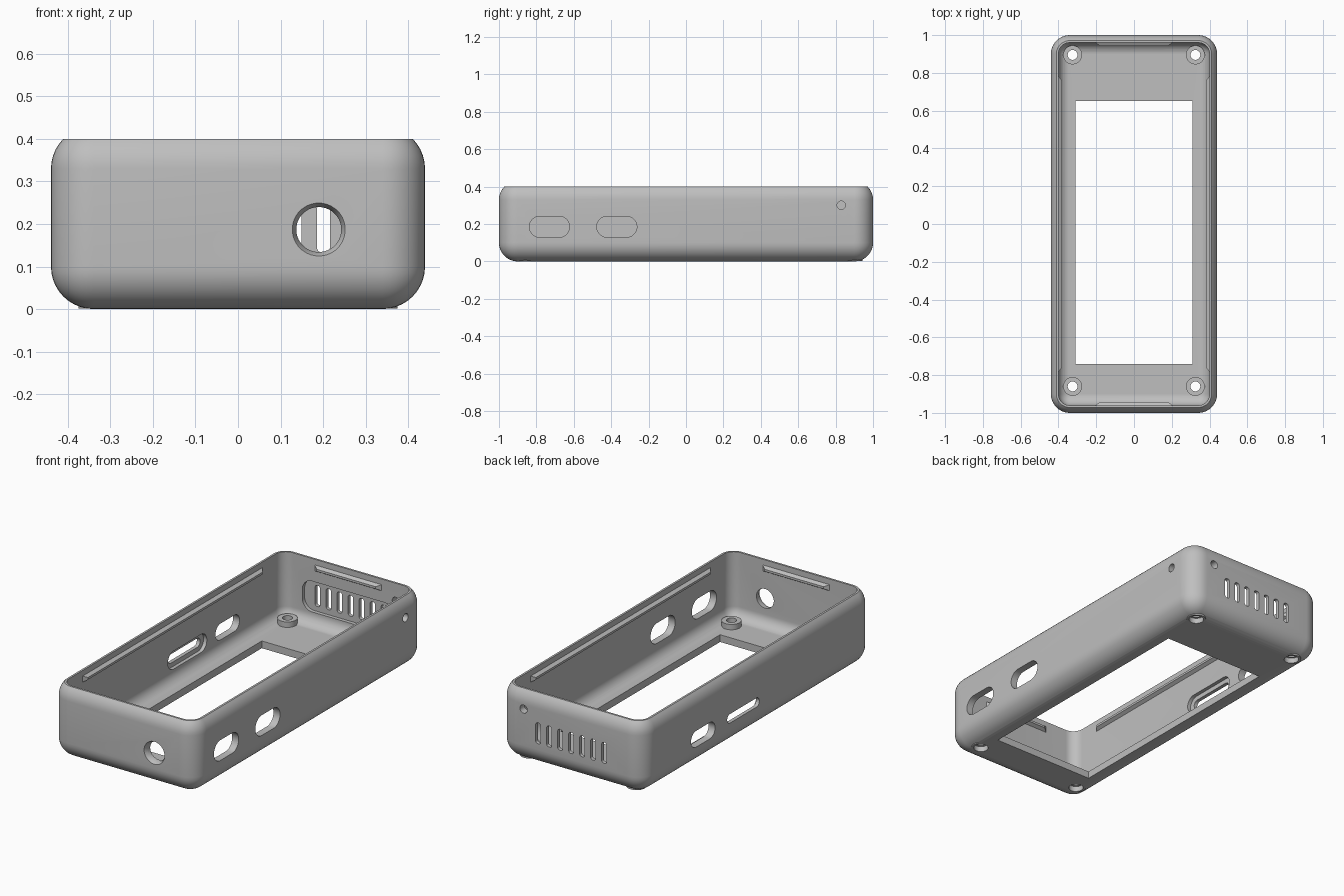
import bpy, bmesh, math
from mathutils import Matrix, Vector

if "Cube" in bpy.data.objects:
    bpy.data.objects.remove(bpy.data.objects["Cube"], do_unlink=True)

grey = bpy.data.materials.new("matte_grey")
grey.use_nodes = True
grey.diffuse_color = (0.52, 0.52, 0.52, 1)
grey.node_tree.nodes["Principled BSDF"].inputs["Base Color"].default_value = (0.52, 0.52, 0.52, 1)


def make(name, bm):
    bmesh.ops.recalc_face_normals(bm, faces=bm.faces)
    mesh = bpy.data.meshes.new(name)
    bm.to_mesh(mesh)
    bm.free()
    mesh.materials.append(grey)
    ob = bpy.data.objects.new(name, mesh)
    bpy.context.collection.objects.link(ob)
    return ob


def box(name, lo, hi, radius=0.0):
    """Box between two corners, optionally rounded on every edge."""
    lo, hi = Vector(lo), Vector(hi)
    bm = bmesh.new()
    bmesh.ops.create_cube(bm, size=1)
    for v in bm.verts:
        v.co = (lo + hi) / 2 + v.co * (hi - lo)
    if radius:
        bmesh.ops.bevel(bm, geom=bm.edges[:], offset=radius, segments=10,
                        profile=0.5, affect='EDGES')
    return make(name, bm)


# Local axes of a prism: width, height, then the direction it runs along
AXES = {'x': ((0, 1, 0), (0, 0, 1), (1, 0, 0)),
        'y': ((1, 0, 0), (0, 0, 1), (0, 1, 0)),
        'z': ((1, 0, 0), (0, 1, 0), (0, 0, 1))}


def prism(name, axis, centre, width, height, start, end, radius=None, taper=1.0):
    """Rounded slot, or a cylinder when width equals height."""
    u, v, w = (Vector(a) for a in AXES[axis])
    r = radius or min(width, height) / 2
    bm = bmesh.new()
    rings = []
    for t, s in ((start, 1.0), (end, taper)):
        ring = []
        for i in range(32):
            a = (i + 0.5) * math.tau / 32
            c, d = math.cos(a), math.sin(a)
            p = math.copysign(width / 2 - r, c) + r * c
            q = math.copysign(height / 2 - r, d) + r * d
            ring.append(bm.verts.new(u * (centre[0] + p * s) + v * (centre[1] + q * s) + w * t))
        rings.append(ring)
    for ring in rings:
        bm.faces.new(ring)
    for i in range(32):
        j = (i + 1) % 32
        bm.faces.new((rings[0][i], rings[0][j], rings[1][j], rings[1][i]))
    return make(name, bm)


def combine(target, tool, operation='DIFFERENCE'):
    mod = target.modifiers.new("shape", 'BOOLEAN')
    mod.operation = operation
    mod.solver = 'EXACT'
    mod.object = tool
    bpy.context.view_layer.objects.active = target
    bpy.ops.object.modifier_apply(modifier=mod.name)
    bpy.data.objects.remove(tool, do_unlink=True)


# Hollow shell: rounded outside, open top
shell = box("case_shell", (-0.44, -1, 0), (0.44, 1, 0.43), 0.1)
combine(shell, box("top_cut", (-1, -2, 0.4), (1, 2, 1)))
combine(shell, box("cavity", (-0.4, -0.96, 0.04), (0.4, 0.96, 0.7), 0.06))

# Screw bosses, each bored through and counterbored from below
for x in (-0.325, 0.325):
    for y in (-0.86, 0.895):
        c = (x, y)
        combine(shell, prism("boss", 'z', c, 0.1, 0.1, 0.001, 0.07), 'UNION')
        combine(shell, prism("bore", 'z', c, 0.052, 0.052, -0.1, 0.2))
        combine(shell, prism("counterbore", 'z', c, 0.076, 0.076, -0.1, 0.03))

# Screen window in the floor
combine(shell, box("window", (-0.31, -0.74, -0.1), (0.31, 0.65, 0.2)))

# Left wall: two ports and a small hole
for y in (-0.73, -0.37):
    combine(shell, prism("port", 'x', (y, 0.185), 0.215, 0.112, 0.36, 0.5))
combine(shell, prism("pin_hole", 'x', (0.83, 0.3), 0.045, 0.045, 0.36, 0.5))

# Right wall: a port, and a thin slot with a pocket on the inside
combine(shell, prism("port", 'x', (0.48, 0.155), 0.21, 0.09, -0.5, -0.36))
combine(shell, prism("thin_slot", 'x', (0.13, 0.155), 0.28, 0.05, -0.5, -0.36))
combine(shell, prism("slot_pocket", 'x', (0.13, 0.155), 0.34, 0.1, -0.42, -0.36))

# Front wall: round socket with a chamfered mouth
combine(shell, prism("socket", 'y', (0.19, 0.187), 0.106, 0.106, -1.1, -0.92))
combine(shell, prism("socket_mouth", 'y', (0.19, 0.187), 0.13, 0.13, -1.005, -0.98, taper=0.8))

# Back wall: vent pocket inside, seven vent slits and a small hole
combine(shell, prism("vent_pocket", 'y', (0, 0.19), 0.56, 0.17, 0.92, 0.98, radius=0.06))
for i in range(-3, 4):
    combine(shell, prism("vent", 'y', (i * 0.067, 0.19), 0.03, 0.115, 0.92, 1.1, radius=0.012))
combine(shell, prism("pin_hole", 'y', (0.29, 0.3), 0.045, 0.045, 0.92, 1.1))


# Snap ridges near the rim, tapered towards the inside
def snap_ridge(name, half, wall, angle):
    bm = bmesh.new()
    bmesh.ops.create_cube(bm, size=1)
    for v in bm.verts:
        inner = v.co.y < 0
        v.co = ((half - 0.03 * inner) * math.copysign(1, v.co.x),
                wall + (-0.018 if inner else 0.005),
                0.352 + v.co.z * (0.012 if inner else 0.04))
    bmesh.ops.rotate(bm, verts=bm.verts, matrix=Matrix.Rotation(angle, 3, 'Z'))
    return make(name, bm)


snap_ridge("back_snap_ridge", 0.21, 0.96, 0)
snap_ridge("right_snap_ridge", 0.79, 0.4, math.pi / 2)
snap_ridge("front_snap_ridge", 0.21, 0.96, math.pi)
snap_ridge("left_snap_ridge", 0.79, 0.4, -math.pi / 2)

# Smooth the rounded surfaces, keep cut edges sharp
bpy.ops.object.select_all(action='DESELECT')
shell.select_set(True)
bpy.context.view_layer.objects.active = shell
bpy.ops.object.shade_smooth_by_angle(angle=math.radians(30))
